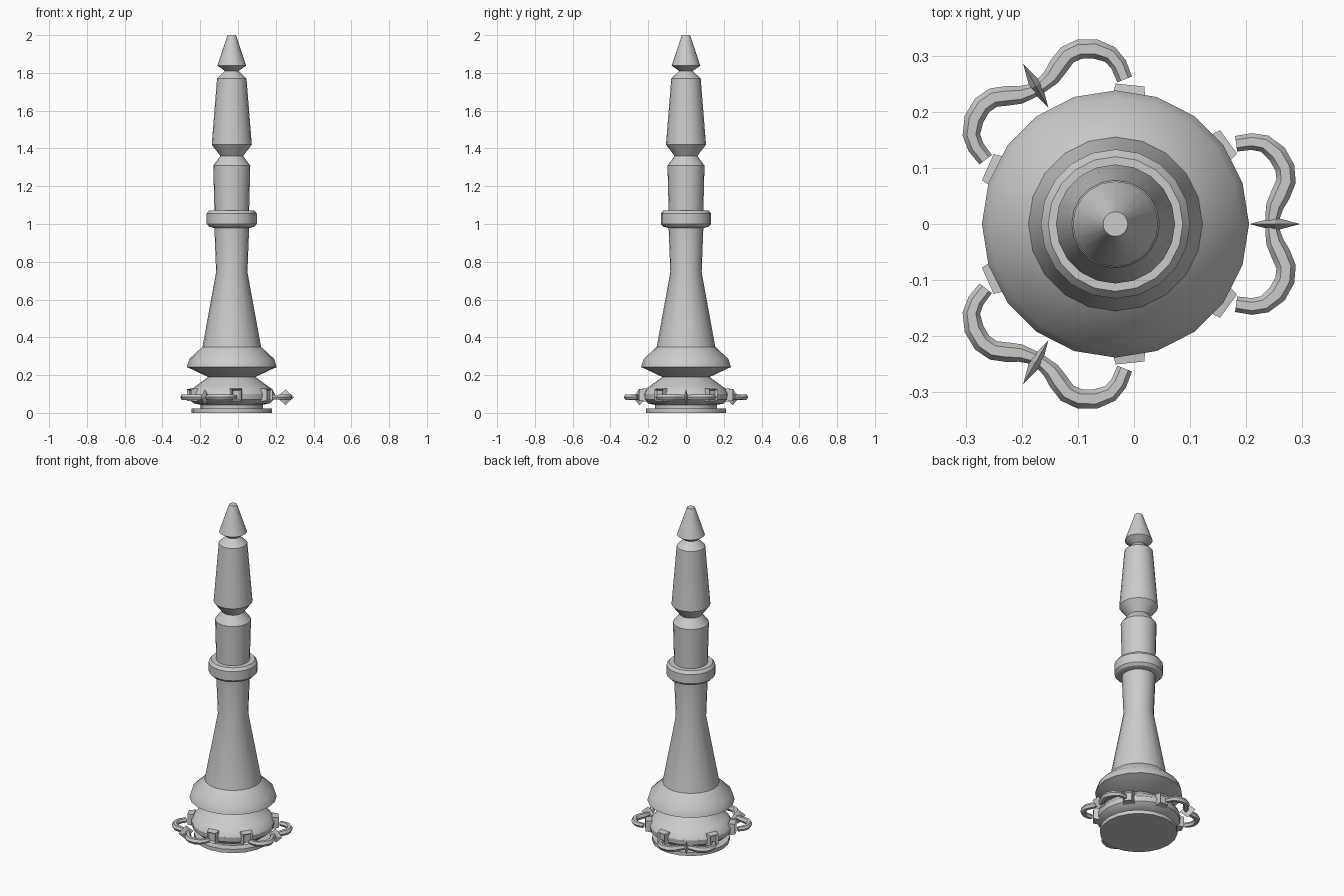
import bpy, bmesh
from math import radians, pi
from mathutils import Matrix, Vector

cube = bpy.data.objects.get("Cube")
if cube:
    bpy.data.objects.remove(cube, do_unlink=True)

AXIS = Matrix.Translation((-0.033, 0, 0))
CHAIN_Z = 0.083

stone = bpy.data.materials.new("grey stone")
stone.diffuse_color = (0.6, 0.6, 0.6, 1)
stone.use_nodes = True
stone.node_tree.nodes["Principled BSDF"].inputs["Base Color"].default_value = (0.6, 0.6, 0.6, 1)


def add_object(name, data, matrix=AXIS):
    obj = bpy.data.objects.new(name, data)
    bpy.context.collection.objects.link(obj)
    obj.matrix_world = matrix
    data.materials.append(stone)
    return obj


def from_bmesh(name, bm, matrix=AXIS):
    bmesh.ops.recalc_face_normals(bm, faces=bm.faces)
    mesh = bpy.data.meshes.new(name)
    bm.to_mesh(mesh)
    bm.free()
    return add_object(name, mesh, matrix)


def smooth(obj, angle=32):
    bpy.ops.object.select_all(action='DESELECT')
    obj.select_set(True)
    bpy.context.view_layer.objects.active = obj
    if obj.type == 'CURVE':
        bpy.ops.object.convert(target='MESH')
    bpy.ops.object.shade_smooth_by_angle(angle=radians(angle))


def lathe(name, profile, sides=20):
    """Turn (radius, height) points about the vertical axis and cap the ends."""
    bm = bmesh.new()
    verts = [bm.verts.new((r, 0, z)) for r, z in profile]
    edges = [bm.edges.new(pair) for pair in zip(verts, verts[1:])]
    bmesh.ops.spin(bm, geom=verts + edges, cent=(0, 0, 0), axis=(0, 0, 1),
                   angle=2 * pi, steps=sides, use_duplicate=False)
    bmesh.ops.remove_doubles(bm, verts=bm.verts, dist=0.0005)
    bmesh.ops.holes_fill(bm, edges=[e for e in bm.edges if e.is_boundary], sides=0)
    smooth(from_bmesh(name, bm))


# Turned body, bottom to top
lathe("base", [(0.212, 0), (0.212, 0.022), (0.165, 0.024), (0.165, 0.043),
               (0.2, 0.05), (0.225, 0.072), (0.228, 0.1), (0.215, 0.125),
               (0.19, 0.143), (0.125, 0.19)])
lathe("shaft", [(0.125, 0.19), (0.22, 0.235), (0.238, 0.242), (0.225, 0.285),
                (0.155, 0.35), (0.083, 0.745), (0.092, 0.98)])
lathe("collar", [(0.09, 0.978), (0.12, 0.986), (0.133, 1.0), (0.133, 1.055),
                 (0.12, 1.072), (0.09, 1.072)])
lathe("upper_column", [(0.092, 1.07), (0.098, 1.31), (0.06, 1.36)])
lathe("upper_barrel", [(0.06, 1.36), (0.106, 1.42), (0.078, 1.77), (0.036, 1.81)])
lathe("tip", [(0.036, 1.81), (0.076, 1.838), (0.022, 2.0)])


def bracket(angle):
    """Tapered plate with a recessed front that holds a link end."""
    bm = bmesh.new()
    bmesh.ops.create_cube(bm, size=1)
    bmesh.ops.scale(bm, vec=(0.036, 0.064, 0.07), verts=bm.verts)
    bm.faces.ensure_lookup_table()
    front = max(bm.faces, key=lambda f: f.calc_center_median().x)
    bmesh.ops.scale(bm, vec=(1, 0.8, 0.88), verts=front.verts)
    bmesh.ops.inset_region(bm, faces=[front], thickness=0.011)
    bmesh.ops.translate(bm, vec=(-0.012, 0, 0), verts=front.verts)
    turn = Matrix.Rotation(radians(angle), 4, 'Z')
    from_bmesh("bracket", bm, AXIS @ turn @ Matrix.Translation((0.231, 0, 0.095)))


# One half of a hanging link pair: (outward, sideways, thickness)
HALF = [(0.215, 0.143, 0.8), (0.243, 0.147, 0.85), (0.266, 0.143, 0.9),
        (0.288, 0.125, 1), (0.302, 0.1, 1), (0.304, 0.076, 1),
        (0.294, 0.052, 1), (0.284, 0.032, 0.9), (0.28, 0.012, 0.75)]


def links(angle):
    path = HALF + [(x, -y, r) for x, y, r in reversed(HALF)]
    curve = bpy.data.curves.new("chain_link", 'CURVE')
    curve.dimensions = '3D'
    curve.bevel_depth = 0.0175
    curve.bevel_resolution = 1
    curve.use_fill_caps = True
    spline = curve.splines.new('POLY')
    spline.points.add(len(path) - 1)
    for point, (x, y, r) in zip(spline.points, path):
        point.co = (x, y, CHAIN_Z, 1)
        point.radius = r
    smooth(add_object("chain_link", curve, AXIS @ Matrix.Rotation(radians(angle), 4, 'Z')), 30)


def spike(angle):
    """Flat-sided diamond between two links."""
    bm = bmesh.new()
    bmesh.ops.create_uvsphere(bm, u_segments=4, v_segments=2, radius=1)
    bmesh.ops.scale(bm, vec=(0.045, 0.012, 0.042), verts=bm.verts)
    turn = Matrix.Rotation(radians(angle), 4, 'Z')
    from_bmesh("spike", bm, AXIS @ turn @ Matrix.Translation((0.284, 0, CHAIN_Z)))


# Three chain swags around the base
for swag in (0, 120, 240):
    links(swag)
    spike(swag)
    for side in (-36, 36):
        bracket(swag + side)
